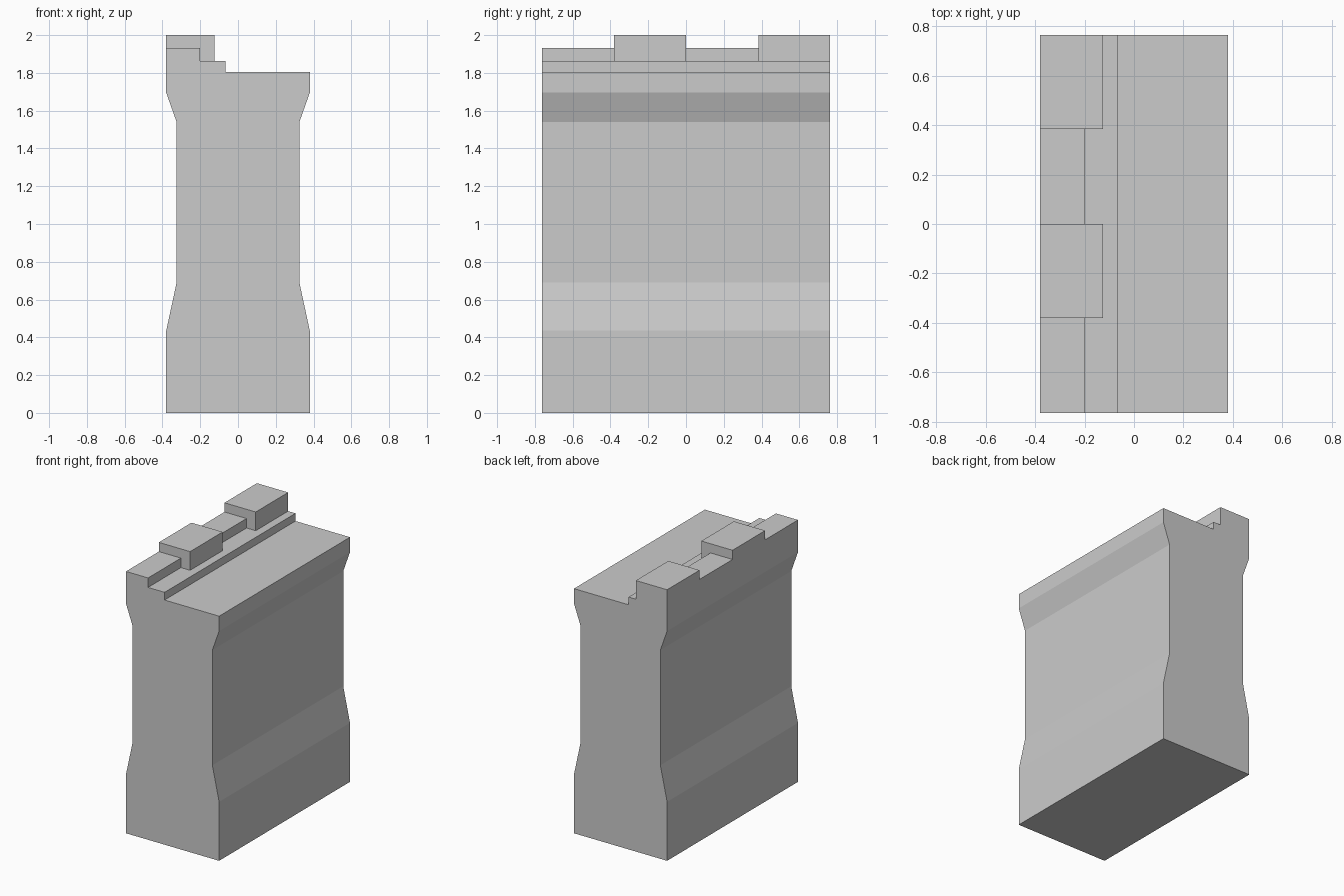
import bpy

if "Cube" in bpy.data.objects:
    bpy.data.objects.remove(bpy.data.objects["Cube"])

HALF_LEN = 0.763   # half the wall length along y


def extrude_profile(name, profile, y0, y1):
    """Closed x-z profile (counter-clockwise seen from the front) extruded along y."""
    n = len(profile)
    verts = [(x, y, z) for y in (y0, y1) for x, z in profile]
    faces = [tuple(range(n)), tuple(reversed(range(n, 2 * n)))]
    faces += [(i, i + n, (i + 1) % n + n, (i + 1) % n) for i in range(n)]
    mesh = bpy.data.meshes.new(name)
    mesh.from_pydata(verts, [], faces)
    mesh.update()
    obj = bpy.data.objects.new(name, mesh)
    bpy.context.collection.objects.link(obj)
    return obj


# Wall body: flared base, narrower middle, flared top, stepped walkway
side = [(0.38, 0), (0.38, 0.435), (0.325, 0.69), (0.325, 1.54), (0.38, 1.695)]
step = [(0.38, 1.805), (-0.065, 1.805), (-0.065, 1.862), (-0.38, 1.862)]
mirrored = [(-x, z) for x, z in reversed(side)]
extrude_profile("wall_body", side + step + mirrored, -HALF_LEN, HALF_LEN)

# Battlements: low and high blocks alternate along the outer edge
cuts = [-HALF_LEN, -0.38, 0.0, 0.385, HALF_LEN]
for i, (y0, y1) in enumerate(zip(cuts, cuts[1:])):
    name, x, z = ("merlon", -0.125, 2.0) if i % 2 else ("low_parapet", -0.2, 1.932)
    block = [(-0.38, 1.862), (x, 1.862), (x, z), (-0.38, z)]
    extrude_profile(f"{name}_{i // 2 + 1}", block, y0, y1)
